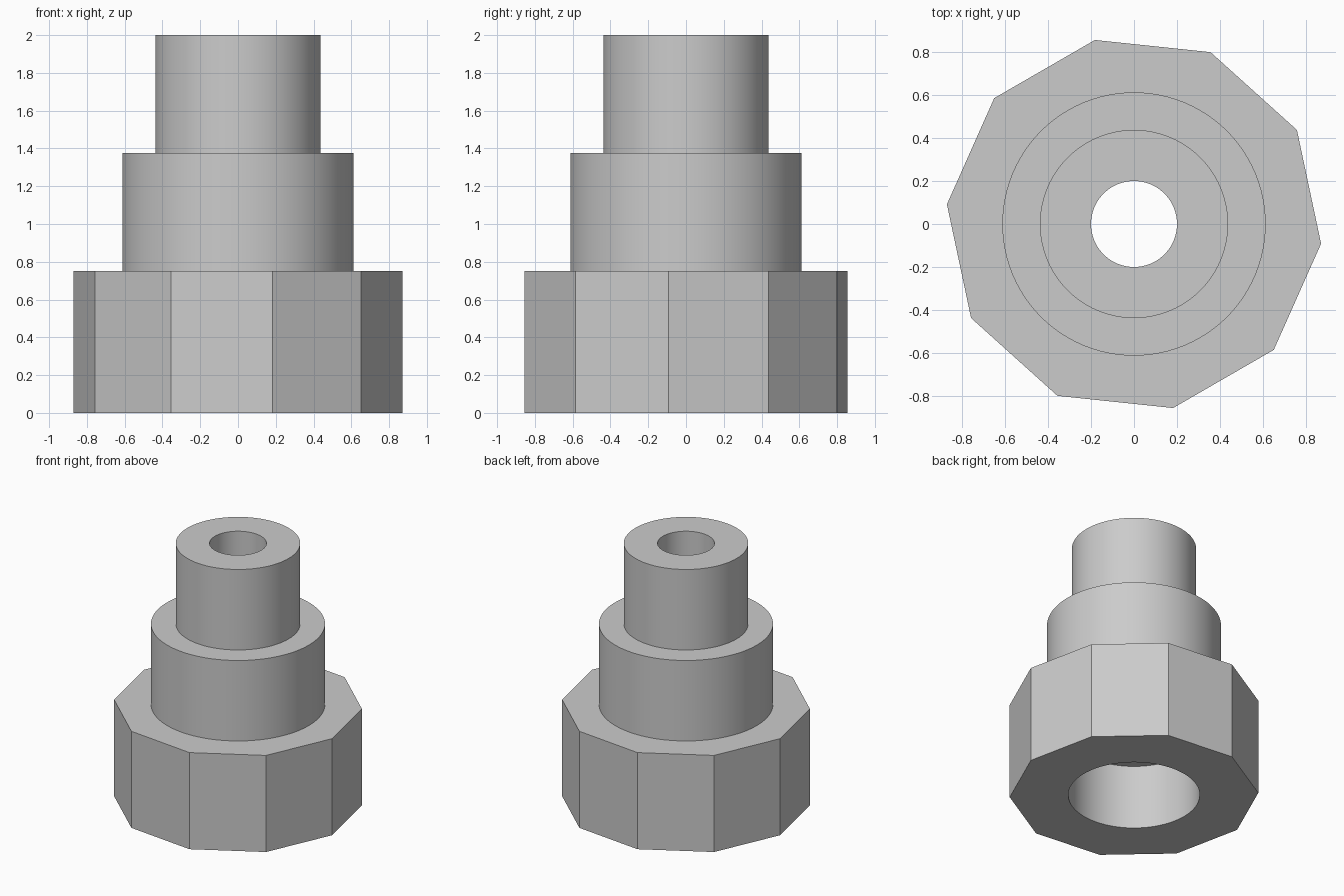
import bpy
from math import radians

cube = bpy.data.objects.get("Cube")
if cube:
    bpy.data.objects.remove(cube, do_unlink=True)

metal = bpy.data.materials.new("plain_grey")
metal.use_nodes = True
grey = (0.6, 0.6, 0.6, 1)
metal.diffuse_color = grey
metal.node_tree.nodes["Principled BSDF"].inputs["Base Color"].default_value = grey


def cylinder(name, radius, bottom, top, sides=96, turn=0):
    """Upright prism between two heights; turn is the angle of one corner from +x."""
    bpy.ops.mesh.primitive_cylinder_add(
        vertices=sides, radius=radius, depth=top - bottom,
        location=(0, 0, (bottom + top) / 2), rotation=(0, 0, radians(turn)))
    obj = bpy.context.object
    obj.name = name
    obj.data.materials.append(metal)
    bpy.ops.object.transform_apply(location=True, rotation=True, scale=True)
    return obj


def combine(target, tool, operation):
    """Apply a boolean and discard its tool."""
    mod = target.modifiers.new(operation.lower(), 'BOOLEAN')
    mod.operation = operation
    mod.solver = 'EXACT'
    mod.object = tool
    bpy.context.view_layer.objects.active = target
    bpy.ops.object.modifier_apply(modifier=mod.name)
    bpy.data.objects.remove(tool, do_unlink=True)


# Ten-sided nut; a corner falls every 36 degrees from +y
fitting = cylinder("stepped_pipe_fitting", 0.875, 0, 0.75, sides=10, turn=12)

# Round collar and narrow neck, sunk into the part below for a clean union
combine(fitting, cylinder("collar", 0.6125, 0.6, 1.375), 'UNION')
combine(fitting, cylinder("neck", 0.4375, 1.2, 2), 'UNION')

# Wide socket from below and narrow bore all the way through
combine(fitting, cylinder("socket_cutter", 0.4625, -0.2, 0.5), 'DIFFERENCE')
combine(fitting, cylinder("bore_cutter", 0.2, -0.3, 2.2), 'DIFFERENCE')

bpy.ops.object.select_all(action='DESELECT')
fitting.select_set(True)
bpy.context.view_layer.objects.active = fitting
bpy.ops.object.shade_smooth_by_angle(angle=radians(30))
